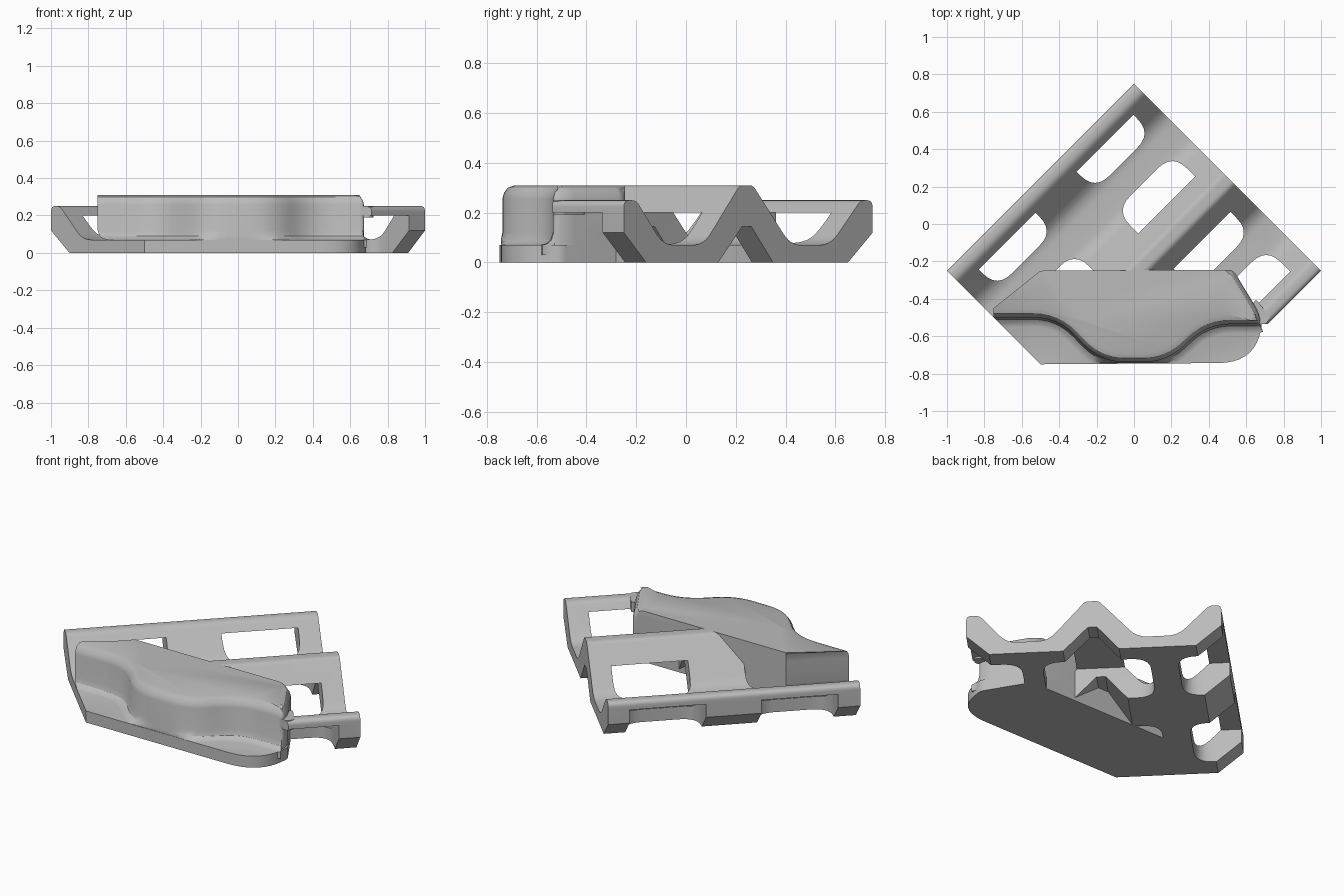
import bpy, bmesh, math
from mathutils import Matrix, Vector

cube = bpy.data.objects.get("Cube")
if cube:
    bpy.data.objects.remove(cube, do_unlink=True)

grey = bpy.data.materials.new("plain_grey")
grey.use_nodes = True
grey.diffuse_color = (0.5, 0.5, 0.5, 1)
grey.node_tree.nodes["Principled BSDF"].inputs["Base Color"].default_value = (0.5, 0.5, 0.5, 1)

# Frame of the corrugated sheet: local x crosses the ridges, local y runs along them
SHEET = Matrix.Translation((0, 0.75, 0)) @ Matrix.Rotation(-math.pi / 4, 4, "Z")
SIDE = math.sqrt(2)


def fillet(points, steps=6):
    """Round the corners of a closed outline; each point is (x, y, rounding)."""
    out = []
    for i, (x, y, r) in enumerate(points):
        p = Vector((x, y))
        if not r:
            out.append(p)
            continue
        before = Vector(points[i - 1][:2]) - p
        after = Vector(points[(i + 1) % len(points)][:2]) - p
        a, b = p + before.normalized() * r, p + after.normalized() * r
        for k in range(steps + 1):
            f = k / steps
            out.append(a * (1 - f) ** 2 + p * 2 * f * (1 - f) + b * f * f)
    return out


def loft(name, rings, matrix=Matrix()):
    """Solid through a stack of equally sized rings."""
    bm = bmesh.new()
    rows = [[bm.verts.new(matrix @ Vector(p)) for p in ring] for ring in rings]
    bm.faces.new(rows[0])
    bm.faces.new(rows[-1])
    n = len(rows[0])
    for low, high in zip(rows, rows[1:]):
        for i in range(n):
            j = (i + 1) % n
            bm.faces.new((low[i], low[j], high[j], high[i]))
    bmesh.ops.recalc_face_normals(bm, faces=bm.faces)
    mesh = bpy.data.meshes.new(name)
    bm.to_mesh(mesh)
    bm.free()
    mesh.materials.append(grey)
    ob = bpy.data.objects.new(name, mesh)
    bpy.context.collection.objects.link(ob)
    return ob


def prism(name, outline, z0, z1, matrix=Matrix()):
    return loft(name, [[(p.x, p.y, z) for p in outline] for z in (z0, z1)], matrix)


def combine(ob, tool, operation):
    """Apply a boolean and discard the tool."""
    mod = ob.modifiers.new("cut", "BOOLEAN")
    mod.object, mod.operation, mod.solver = tool, operation, "EXACT"
    bpy.context.view_layer.objects.active = ob
    bpy.ops.object.modifier_apply(modifier=mod.name)
    bpy.data.objects.remove(tool, do_unlink=True)


# Corrugated sheet: raised rims on both sides, one taller ridge in the middle
profile = fillet([
    (0, 0.12, 0), (0.14, 0, 0), (0.566, 0, 0), (0.69, 0.145, 0), (0.74, 0.145, 0),
    (0.877, 0, 0), (1.287, 0, 0), (SIDE, 0.12, 0), (SIDE, 0.25, 0.03),
    (1.343, 0.25, 0.025), (1.19, 0.07, 0.06), (0.96, 0.07, 0.06), (0.755, 0.31, 0.02),
    (0.68, 0.31, 0.02), (0.467, 0.07, 0.06), (0.24, 0.07, 0.06),
    (0.067, 0.25, 0.025), (0, 0.25, 0.03)])
sheet = loft("corrugated_tray", [[(p.x, t, p.y) for p in profile] for t in (-SIDE, 0)], SHEET)

# Windows through the slopes, leaving a bar along each ridge
for s0, s1 in ((-0.1, 0.255), (0.41, 1.005), (1.12, 1.5)):
    for t0, t1 in ((-0.55, -0.12), (-1.29, -0.86)):
        hole = fillet([(s0, t0, 0.11 * (s0 > 0)), (s1, t0, 0.11 * (s1 < SIDE)),
                       (s1, t1, 0.11 * (s1 < SIDE)), (s0, t1, 0.11 * (s0 > 0))])
        combine(sheet, prism("window_cutter", hole, -0.1, 0.2, SHEET), "DIFFERENCE")

# Trim the sheet where the solid body takes over
trim = [Vector(p) for p in ((-1.5, -0.481), (-1.5, -2), (1.5, -2), (1.5, -0.555))]
combine(sheet, prism("trim_cutter", trim, -0.5, 1), "DIFFERENCE")

# Low base plate with one rounded front corner
base = fillet([(-0.75, -0.5, 0), (-0.5, -0.75, 0), (0.67, -0.742, 0.22), (0.685, -0.5, 0.02),
               (0.53, -0.245, 0.03), (-0.5, -0.25, 0)], 10)
combine(sheet, prism("base_plate", base, 0, 0.07), "UNION")

# Upper body: wavy front wall with a flared foot and a rounded top edge
wave = fillet([(-0.75, -0.5, 0), (-0.41, -0.5, 0.13), (-0.18, -0.738, 0.13),
               (0.18, -0.738, 0.13), (0.39, -0.535, 0.13), (0.68, -0.535, 0.03),
               (0.665, -0.47, 0.03), (0.53, -0.245, 0.03), (-0.5, -0.25, 0)])
count = len(wave)


def body_ring(z, grow):
    ring = []
    for i, p in enumerate(wave):
        if i == count - 1:
            ring.append((p.x, p.y, z))
            continue
        a = wave[i - 1] if i else p
        d = (wave[i + 1] - a).normalized()
        g = grow
        if p.x > 0.5 and p.y > -0.53:
            g = min(grow, 0)
        if i >= count - 3:
            d = Vector((0, 1)) if g else d
        q = p + Vector((d.y, -d.x)) * g
        y = min(max(q.y, -0.744), -0.245)
        x = max(q.x, -1.25 - y) if y < -0.5 else q.x
        ring.append((x, y, z))
    return ring


layers = [(0.03, 0.05), (0.07, 0.05), (0.076, 0.028), (0.09, 0.01), (0.12, 0), (0.255, 0),
          (0.28, -0.007), (0.3, -0.022), (0.31, -0.05)]
combine(sheet, loft("upper_body", [body_ring(z, g) for z, g in layers]), "UNION")

# Small collar where the right-hand bar runs into the body
collar = fillet([(0.6, -0.5, 0), (0.7, -0.54, 0.02), (0.73, -0.5, 0.02), (0.65, -0.4, 0.02)])
combine(sheet, prism("bar_collar", collar, 0.19, 0.25), "UNION")

bpy.ops.object.select_all(action="DESELECT")
sheet.select_set(True)
bpy.context.view_layer.objects.active = sheet
bpy.ops.object.shade_smooth_by_angle(angle=math.radians(30))
